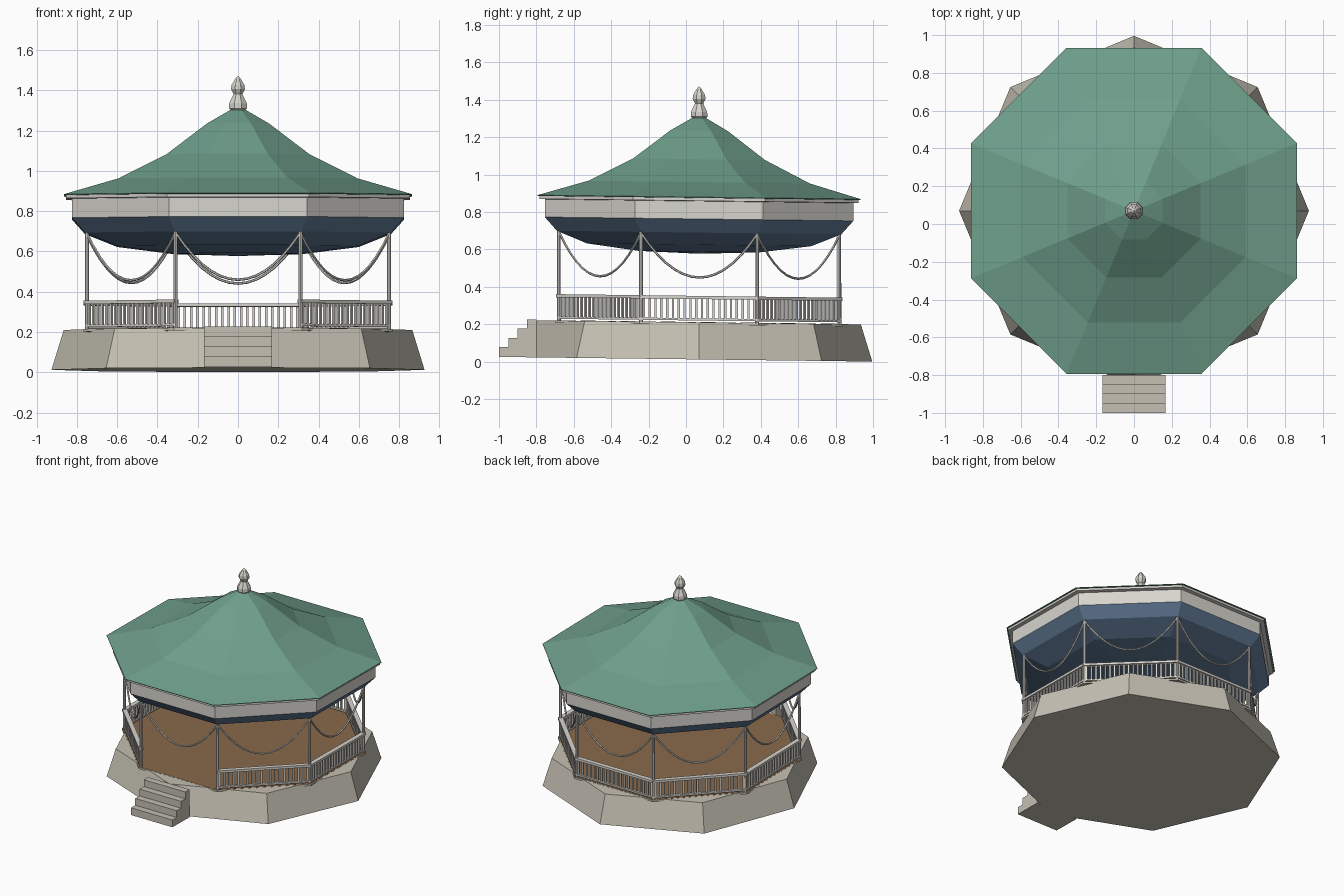
import bpy, bmesh, math
from mathutils import Vector, Matrix

if "Cube" in bpy.data.objects:
    bpy.data.objects.remove(bpy.data.objects["Cube"])

CY = 0.07            # centre of the octagon along y
SLOPE = 0.0125       # the whole model leans slightly: front a little higher than back
K = 1 / math.cos(math.pi / 8)   # apothem -> corner radius


def material(name, r, g, b):
    m = bpy.data.materials.new(name)
    m.diffuse_color = (r, g, b, 1)
    m.use_nodes = True
    m.node_tree.nodes["Principled BSDF"].inputs["Base Color"].default_value = m.diffuse_color
    return m


STONE = material("stone", 0.56, 0.53, 0.45)
CREAM = material("cream_paint", 0.68, 0.66, 0.61)
GREEN = material("green_roof", 0.16, 0.35, 0.26)
BLUE = material("blue_ceiling", 0.12, 0.20, 0.31)
BROWN = material("brown_boards", 0.25, 0.14, 0.07)


def finish(name, bm, mat):
    bmesh.ops.recalc_face_normals(bm, faces=bm.faces[:])
    for v in bm.verts:
        v.co.z -= SLOPE * (v.co.y - CY)
    me = bpy.data.meshes.new(name)
    bm.to_mesh(me)
    bm.free()
    me.materials.append(mat)
    ob = bpy.data.objects.new(name, me)
    bpy.context.collection.objects.link(ob)
    return ob


def lathe(name, profile, mat, turn=math.pi / 8, n=8):
    """Faceted solid of revolution from (radius, z) points."""
    bm = bmesh.new()
    rings = []
    for r, z in profile:
        if r == 0:
            rings.append([bm.verts.new((0, CY, z))] * n)
        else:
            rings.append([bm.verts.new((r * math.cos(turn + i * math.tau / n),
                                        CY + r * math.sin(turn + i * math.tau / n), z))
                          for i in range(n)])
    for a, b in zip(rings, rings[1:]):
        for i in range(n):
            j = (i + 1) % n
            f = list(dict.fromkeys((a[i], a[j], b[j], b[i])))
            if len(f) > 2:
                bm.faces.new(f)
    return finish(name, bm, mat)


def flat8(profile):
    return [(a * K, z) for a, z in profile]


def box(bm, mtx, centre, size):
    bmesh.ops.create_cube(bm, size=1, matrix=mtx @ Matrix.Translation(centre)
                          @ Matrix.Diagonal((*size, 1)))


def side(i):
    """Frame of octagon side i: local x along the side, -y outward; side 0 is the front."""
    return Matrix.Translation((0, CY, 0)) @ Matrix.Rotation(i * math.pi / 4, 4, 'Z')


# stone plinth, floor slab and boards
lathe("plinth", [(0, 0.012), (0.926, 0.012), (0.865, 0.21), (0, 0.21)], STONE, turn=0)
lathe("floor_edge", [(0, 0.197), (0.83, 0.197), (0.83, 0.2105), (0, 0.2105)], STONE)
lathe("floor_boards", [(0.825, 0.2108), (0.825, 0.2118), (0, 0.2118)], BROWN)

# front steps
bm = bmesh.new()
outline = [(-0.8, 0.012), (-1.0, 0.012)]
for k in range(4):
    z = 0.065 + 0.05 * k
    outline += [(-1.0 + 0.05 * k, z), (-0.95 + 0.05 * k, z)]
f = bm.faces.new([bm.verts.new((-0.168, y, z)) for y, z in outline])
ext = bmesh.ops.extrude_face_region(bm, geom=[f])
bmesh.ops.translate(bm, vec=(0.336, 0, 0),
                    verts=[g for g in ext["geom"] if isinstance(g, bmesh.types.BMVert)])
finish("front_steps", bm, STONE)

# corner posts
AP, HALF = 0.75, 0.75 * math.tan(math.pi / 8)
bm = bmesh.new()
for i in range(8):
    bmesh.ops.create_cone(bm, cap_ends=True, segments=8, radius1=0.0105, radius2=0.0095, depth=0.49,
                          matrix=side(i) @ Matrix.Translation((HALF, -AP, 0.455)))
finish("posts", bm, CREAM)

# railing on every side except the front entrance
rails, bal = bmesh.new(), bmesh.new()
for i in range(1, 8):
    m = side(i)
    box(rails, m, (0, -AP, 0.343), (2 * HALF + 0.01, 0.032, 0.017))
    box(rails, m, (0, -AP, 0.226), (2 * HALF, 0.02, 0.012))
    for k in range(20):
        x = (k + 0.5) / 20 * 2 * HALF - HALF
        box(bal, m, (x, -AP, 0.282), (0.012, 0.012, 0.112))
finish("rails", rails, CREAM)
finish("balusters", bal, CREAM)

# hanging swags between the posts
bm = bmesh.new()
for i in range(8):
    m, prev, N, R = side(i), None, 14, 0.0065
    for k in range(N + 1):
        t = 2 * k / N - 1
        slope = Vector((HALF, 0, 2 * 0.235 * t)).normalized()
        up = Vector((-slope.z, 0, slope.x))
        c = Vector((HALF * t, -AP, 0.45 + 0.235 * t * t))
        ring = [bm.verts.new(m @ (c + R * (math.cos(a) * up + math.sin(a) * Vector((0, 1, 0)))))
                for a in (q * math.tau / 6 for q in range(6))]
        if prev:
            for q in range(6):
                bm.faces.new((prev[q], prev[q - 1], ring[q - 1], ring[q]))
        prev = ring
finish("swags", bm, CREAM)

# bowl-shaped ceiling, cornice, roof, finial
lathe("ceiling", flat8([(0.825, 0.763), (0.76, 0.69), (0.6, 0.625), (0.32, 0.588), (0, 0.577)]), BLUE)
lathe("cornice", flat8([(0.80, 0.763), (0.825, 0.763), (0.825, 0.858), (0.853, 0.86),
                        (0.853, 0.876), (0.80, 0.876)]), CREAM)
lathe("roof", flat8([(0.80, 0.872), (0.863, 0.876), (0.863, 0.88), (0.592, 0.96), (0.353, 1.082),
                     (0.153, 1.235), (0.03, 1.307), (0, 1.307)]), GREEN)
lathe("finial", [(0, 1.295), (0.036, 1.298), (0.048, 1.31), (0.047, 1.335), (0.024, 1.38),
                 (0.037, 1.405), (0.035, 1.425), (0.014, 1.458), (0, 1.473)], CREAM)
